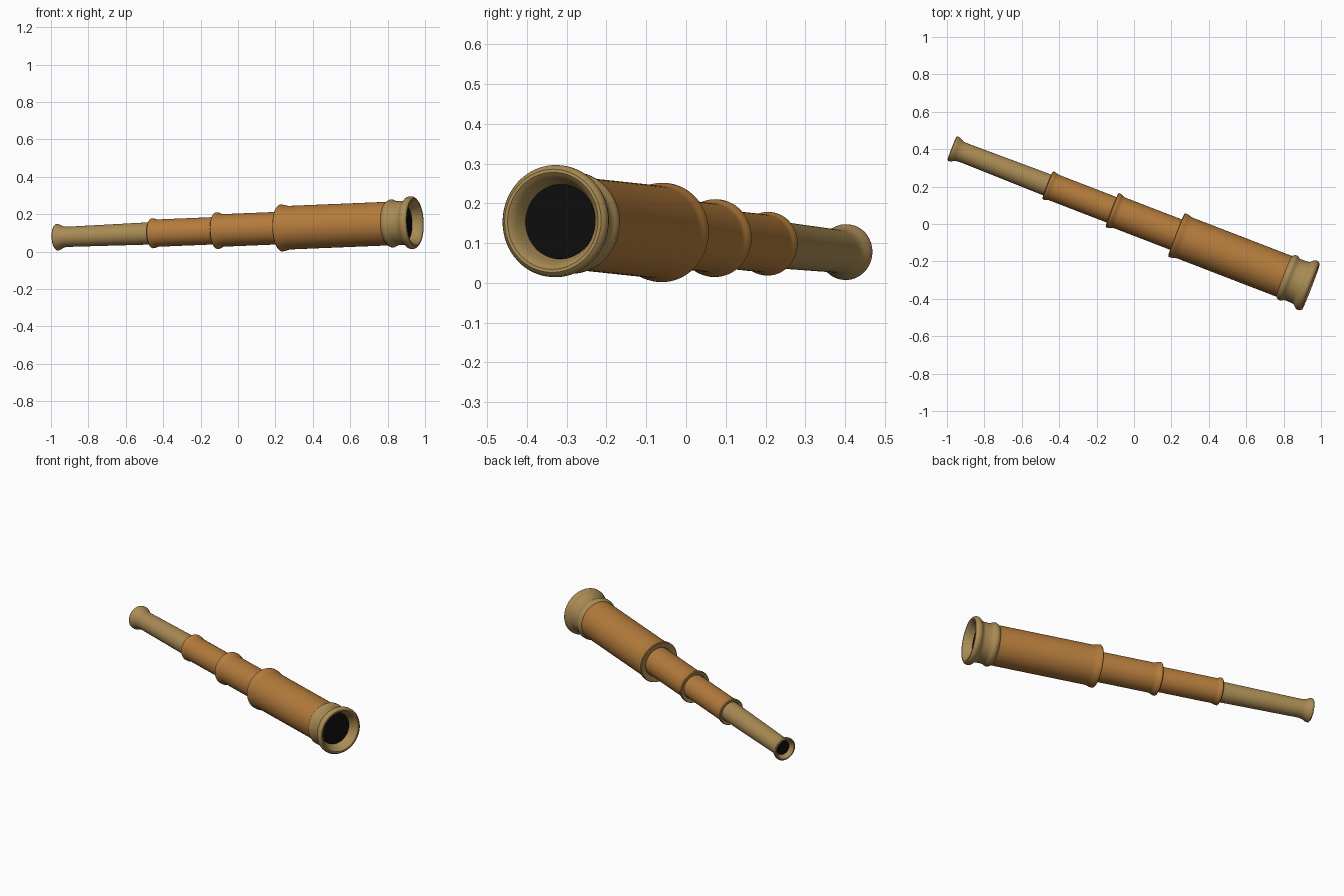
import bpy, bmesh, math
from mathutils import Vector

if "Cube" in bpy.data.objects:
    bpy.data.objects.remove(bpy.data.objects["Cube"])

# Axis of the telescope: eyepiece end to objective end
START = Vector((-0.973, 0.405, 0.077))
END = Vector((0.946, -0.335, 0.156))
AXIS = END - START
L = AXIS.length
ROT = AXIS.to_track_quat('Z', 'Y')
SEGS = 64


def material(name, rgb):
    m = bpy.data.materials.new(name)
    m.diffuse_color = (*rgb, 1)
    m.use_nodes = True
    m.node_tree.nodes["Principled BSDF"].inputs["Base Color"].default_value = m.diffuse_color
    return m


WOOD = material("leather_brown", (0.46, 0.20, 0.045))
BRASS = material("brass", (0.40, 0.26, 0.09))
BLACK = material("black_glass", (0.004, 0.004, 0.004))


def lathe(name, profile, mat):
    """Turn (distance along axis, radius) points around the telescope axis."""
    bm = bmesh.new()
    rings = []
    for s, r in profile:
        if r == 0:
            rings.append([bm.verts.new((0, 0, s))] * SEGS)
        else:
            rings.append([bm.verts.new((r * math.cos(a), r * math.sin(a), s))
                          for a in (2 * math.pi * i / SEGS for i in range(SEGS))])
    for a, b in zip(rings, rings[1:]):
        for i in range(SEGS):
            j = (i + 1) % SEGS
            bm.faces.new(list(dict.fromkeys((a[i], a[j], b[j], b[i]))))
    bmesh.ops.recalc_face_normals(bm, faces=bm.faces)
    me = bpy.data.meshes.new(name)
    bm.to_mesh(me)
    bm.free()
    me.materials.append(mat)
    ob = bpy.data.objects.new(name, me)
    bpy.context.collection.objects.link(ob)
    ob.location = START
    ob.rotation_mode = 'QUATERNION'
    ob.rotation_quaternion = ROT
    bpy.ops.object.select_all(action='DESELECT')
    ob.select_set(True)
    bpy.context.view_layer.objects.active = ob
    bpy.ops.object.shade_smooth_by_angle(angle=math.radians(35))
    return ob


def bead(s, r_tube, r_rim, width):
    """Rounded rim that blends into the tube, starting at distance s."""
    pts = [(s, r_rim - 0.004), (s + 0.004, r_rim)]
    for i in range(1, 7):
        t = i / 6
        pts.append((s + 0.008 + width * t,
                    r_tube + (r_rim - r_tube) * (0.5 + 0.5 * math.cos(math.pi * t))))
    return pts


# Eyepiece draw tube with flared, hollow end
lathe("eyepiece_tube", [
    (0.025, 0.0), (0.025, 0.042), (0.008, 0.050), (0.0, 0.060), (0.0, 0.066),
    (0.004, 0.070), (0.012, 0.070), (0.022, 0.067), (0.035, 0.060),
    (0.05, 0.0555), (0.07, 0.054), (0.62, 0.0605), (0.62, 0.0)], BRASS)
lathe("eyepiece_glass", [(0.0235, 0.0), (0.0235, 0.042), (0.025, 0.042)], BLACK)

# Wrapped barrel sections: start, end, tube radius, rim radius, rim width, inner radius
SECTIONS = [
    ("small_barrel", 0.548, 0.99, 0.073, 0.080, 0.030, 0.060),
    ("middle_barrel", 0.918, 1.36, 0.087, 0.098, 0.035, 0.073),
    ("large_barrel", 1.287, 1.95, 0.1165, 0.125, 0.045, 0.087),
]
for name, s0, s1, r, rim, w, inner in SECTIONS:
    lathe(name, bead(s0, r, rim, w) + [(s1, r), (s1, 0.0)], WOOD)
    # Brass end ring closing the step
    lathe(name + "_end_ring", [(s0 + 0.012, inner - 0.002), (s0 + 0.004, inner + 0.003),
                               (s0, rim - 0.004)], BRASS)

# Brass objective cap with collar, neck and flared lip
lathe("objective_cap", [
    (1.905, 0.1165), (1.912, 0.123), (1.922, 0.128), (1.932, 0.128), (1.941, 0.124),
    (1.948, 0.119), (1.96, 0.1175), (1.995, 0.1185), (2.008, 0.122), (2.016, 0.131),
    (2.024, 0.138), (2.034, 0.141), (2.044, 0.141), (2.052, 0.137), (L, 0.130),
    (L, 0.122), (2.052, 0.115), (2.040, 0.107), (2.022, 0.100), (2.005, 0.094),
    (2.005, 0.0)], BRASS)
lathe("objective_glass", [(2.005, 0.094), (2.0065, 0.0935), (2.0065, 0.0)], BLACK)
